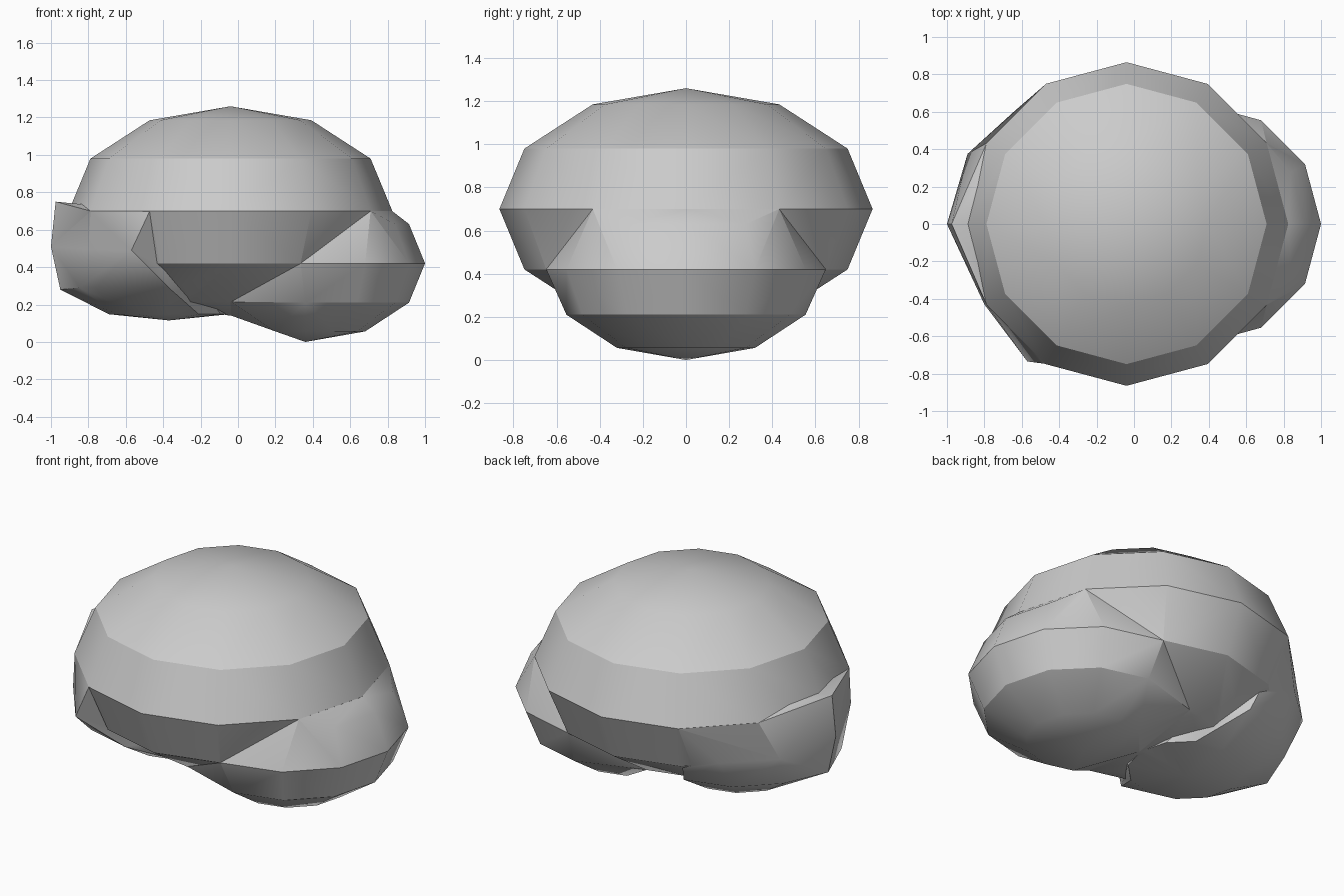
import bpy, bmesh
from math import sin, cos, radians
from mathutils import Vector

if "Cube" in bpy.data.objects:
    bpy.data.objects.remove(bpy.data.objects["Cube"])


def ball_points(c, r):
    """Vertices of a 12 x 6 ellipsoid."""
    pts = [Vector((c[0], c[1], c[2] + s * r[2])) for s in (-1, 1)]
    for lat in (-60, -30, 0, 30, 60):
        for k in range(12):
            a, b = radians(30 * k), radians(lat)
            pts.append(Vector((c[0] + r[0] * cos(a) * cos(b),
                               c[1] + r[1] * sin(a) * cos(b),
                               c[2] + r[2] * sin(b))))
    return pts


def hull(name, pts):
    """Wrap points in a faceted skin."""
    me = bpy.data.meshes.new(name)
    bm = bmesh.new()
    for p in pts:
        bm.verts.new(p)
    res = bmesh.ops.convex_hull(bm, input=bm.verts[:])
    junk = {e for e in res["geom_interior"] + res["geom_unused"]
            if isinstance(e, bmesh.types.BMVert)}
    bmesh.ops.delete(bm, geom=list(junk), context='VERTS')
    bmesh.ops.dissolve_limit(bm, angle_limit=radians(1), verts=bm.verts[:], edges=bm.edges[:])
    bmesh.ops.recalc_face_normals(bm, faces=bm.faces[:])
    bm.to_mesh(me)
    bm.free()
    ob = bpy.data.objects.new(name, me)
    bpy.context.collection.objects.link(ob)
    return ob


def both(*pts):
    """Points mirrored across y."""
    return [Vector((x, s * y, z)) for x, y, z in pts for s in (1, -1)]


# main rounded mass
main = hull("main_mass", ball_points((-0.04, 0, 0.70), (0.865, 0.865, 0.56)))

# right lobe: lower ball plus bridge points on the main mass
right = [p for p in ball_points((0.36, 0, 0.42), (0.64, 0.64, 0.42))
         if p.x > 0.15 and p.z < 0.65]
right += both((0.709, 0.432, 0.70), (0.335, 0.648, 0.42),
              (0.175, 0.372, 0.215), (-0.04, 0.43, 0.215))
right += [Vector((0.824, 0, 0.70)), Vector((-0.04, 0, 0.142))]
right_lobe = hull("right_lobe", right)

# left lobe: irregular rim, then rings of the underside
left = [Vector(p) for p in (
    (-1, 0, 0.51), (-0.975, 0, 0.75), (-0.95, 0, 0.28), (-0.37, 0, 0.115),
    (-0.89, 0.375, 0.485), (-0.643, 0.6, 0.48),
    (-0.80, -0.43, 0.495), (-0.57, -0.735, 0.49))]
left += both((-0.788, 0.432, 0.70), (-0.472, 0.748, 0.70))
for k in range(12):
    a = radians(30 * k)
    left.append(Vector((-0.37 + 0.32 * cos(a), 0.32 * sin(a), 0.148)))
    if 2 < k < 10 and k != 6:
        left.append(Vector((-0.37 + 0.55 * cos(a), 0.55 * sin(a), 0.29)))
left_lobe = hull("left_lobe", left)

# fuse the lobes into one skin
for lobe in (right_lobe, left_lobe):
    mod = main.modifiers.new("fuse", 'BOOLEAN')
    mod.operation = 'UNION'
    mod.solver = 'EXACT'
    mod.object = lobe
    bpy.context.view_layer.objects.active = main
    bpy.ops.object.modifier_apply(modifier=mod.name)
    bpy.data.objects.remove(lobe)

bpy.ops.object.select_all(action='DESELECT')
main.select_set(True)
bpy.context.view_layer.objects.active = main
bpy.ops.object.shade_smooth_by_angle(angle=radians(32))
